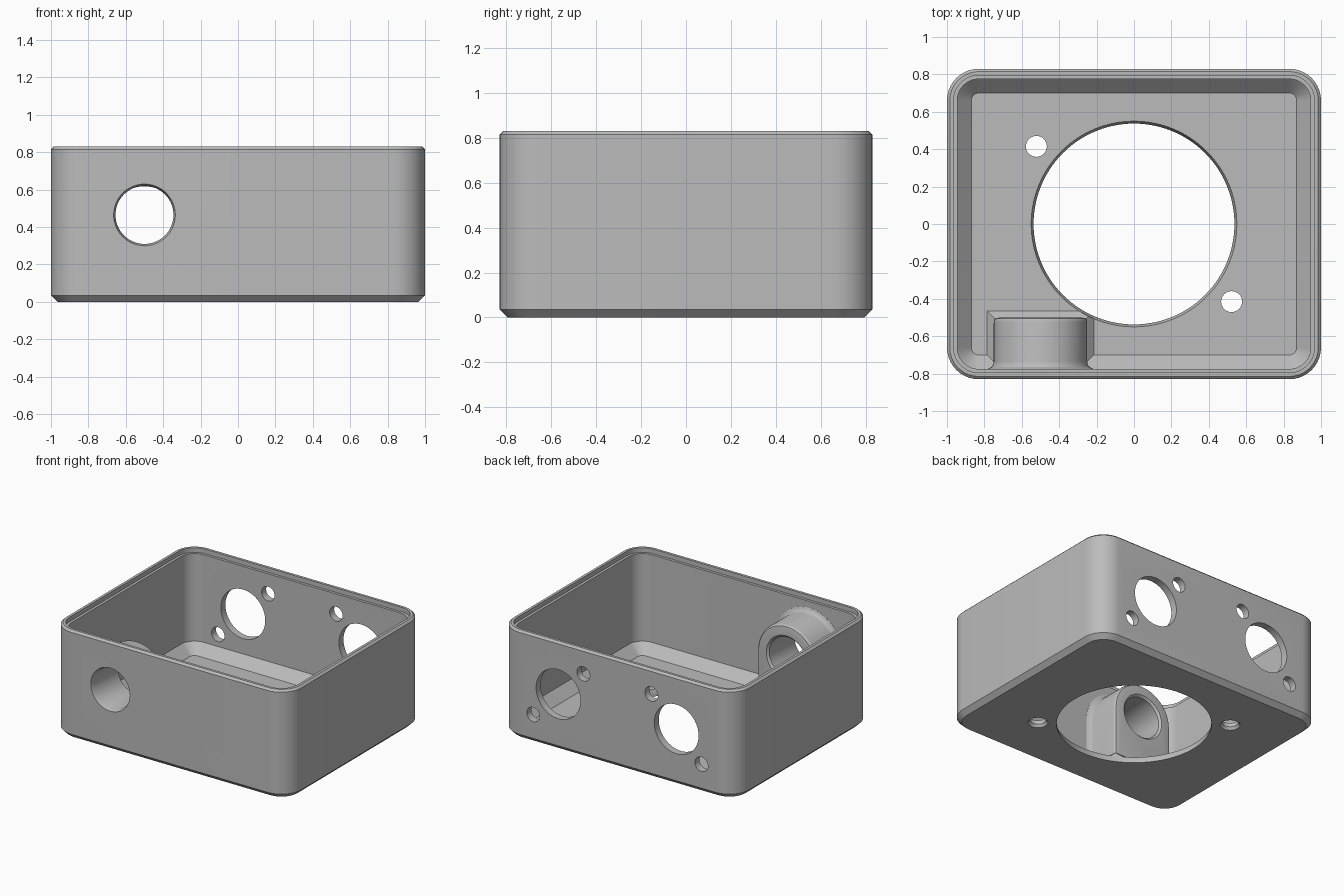
import bpy, bmesh, math
from mathutils import Vector

cube = bpy.data.objects.get("Cube")
if cube:
    bpy.data.objects.remove(cube, do_unlink=True)

HALF_X, HALF_Y, HEIGHT, CORNER = 1.0, 0.83, 0.83, 0.17
FLOOR, WALL = 0.05, 0.055

grey = bpy.data.materials.new("plain grey")
grey.use_nodes = True
grey.diffuse_color = (0.5, 0.5, 0.5, 1)
grey.node_tree.nodes["Principled BSDF"].inputs["Base Color"].default_value = (0.5, 0.5, 0.5, 1)


def loft(name, rings):
    """Closed solid skinned through rings of equal point count."""
    bm = bmesh.new()
    loops = [[bm.verts.new(p) for p in ring] for ring in rings]
    n = len(loops[0])
    for a, b in zip(loops, loops[1:]):
        for i in range(n):
            j = (i + 1) % n
            bm.faces.new((a[i], a[j], b[j], b[i]))
    bm.faces.new(loops[0][::-1])
    bm.faces.new(loops[-1])
    bmesh.ops.recalc_face_normals(bm, faces=bm.faces)
    mesh = bpy.data.meshes.new(name)
    bm.to_mesh(mesh)
    bm.free()
    mesh.materials.append(grey)
    obj = bpy.data.objects.new(name, mesh)
    bpy.context.collection.objects.link(obj)
    return obj


def rounded_rect(inset, z, steps=10):
    """Rounded rectangle set in from the outer wall."""
    r = CORNER - inset
    points = []
    for quarter, (sx, sy) in enumerate([(1, 1), (-1, 1), (-1, -1), (1, -1)]):
        for i in range(steps + 1):
            a = (quarter + i / steps) * math.pi / 2
            points.append(Vector((sx * (HALF_X - CORNER) + r * math.cos(a),
                                  sy * (HALF_Y - CORNER) + r * math.sin(a), z)))
    return points


def turned(name, centre, axis, profile, sides=64):
    """Round solid along an axis; profile holds (radius, position on axis)."""
    rings = []
    for r, h in profile:
        ring = []
        for i in range(sides):
            a = 2 * math.pi * i / sides
            u, v = centre[0] + r * math.cos(a), centre[1] + r * math.sin(a)
            ring.append((u, v, h) if axis == "z" else (u, h, v))
        rings.append(ring)
    return loft(name, rings)


def arch(r, y, x=-0.5, z=0.465, base=0.02, steps=32):
    """Upright arch outline: half circle on straight legs."""
    top = [(x + r * math.cos(math.pi * i / steps), y,
            z + r * math.sin(math.pi * i / steps)) for i in range(steps + 1)]
    return [(x + r, y, base)] + top + [(x - r, y, base)]


def combine(target, other, operation):
    mod = target.modifiers.new(operation, "BOOLEAN")
    mod.operation, mod.object, mod.solver = operation, other, "EXACT"
    bpy.context.view_layer.objects.active = target
    bpy.ops.object.modifier_apply(modifier=mod.name)
    bpy.data.objects.remove(other, do_unlink=True)


# Open box: chamfered foot, outer wall, stepped rim, inner wall, sloped floor edge
box = loft("enclosure_box", [rounded_rect(inset, z) for inset, z in [
    (0.035, 0), (0, 0.035), (0, HEIGHT - 0.015), (0.015, HEIGHT),
    (0.035, HEIGHT), (0.035, HEIGHT - 0.035), (WALL, HEIGHT - 0.035),
    (WALL, FLOOR + 0.075), (WALL + 0.075, FLOOR)]])

# Cable boss inside the front wall, with rounded edge and wall fillet
boss = loft("cable_boss", [arch(r, y) for r, y in [
    (0.28, -0.80), (0.28, -0.774), (0.262, -0.765), (0.253, -0.752), (0.25, -0.735),
    (0.25, -0.53), (0.247, -0.515), (0.238, -0.504), (0.22, -0.5)]])
combine(box, boss, "UNION")

# Sloped footing around the boss
foot = loft("boss_footing", [
    [(-0.5 - w, -0.8, z), (-0.5 + w, -0.8, z), (-0.5 + w, y, z), (-0.5 - w, y, z)]
    for w, y, z in [(0.285, -0.465, 0.03), (0.285, -0.465, FLOOR), (0.245, -0.505, 0.09)]])
combine(box, foot, "UNION")

# Round floor opening and its two countersunk screw holes
cutters = [turned("floor_opening", (0, 0), "z",
                  [(0.537, -0.05), (0.537, 0.02), (0.55, FLOOR), (0.55, 0.15)], 96)]
for side in (-1, 1):
    cutters.append(turned("floor_screw_hole", (side * 0.522, side * -0.415), "z",
                          [(0.07, -0.05), (0.07, 0), (0.056, 0.02), (0.056, 0.2)], 32))

# Cable hole through the front wall and boss
cutters.append(turned("cable_hole", (-0.5, 0.465), "y",
                      [(0.165, -0.9), (0.165, -HALF_Y), (0.155, -0.8),
                       (0.155, -0.515), (0.17, -0.5), (0.17, -0.4)]))

# Two round connectors in the back wall, each with a diagonal pair of screw holes
for side in (-1, 1):
    through = lambda r: [(r, 0.7), (r, 0.9)]
    cutters.append(turned("connector_hole", (side * 0.5, 0.43), "y", through(0.188)))
    for d in (-0.212, 0.212):
        cutters.append(turned("connector_screw_hole", (side * (0.5 - d), 0.43 + d),
                              "y", through(0.055), 32))

for cutter in cutters:
    combine(box, cutter, "DIFFERENCE")

# Smooth the curved walls and keep the edges crisp
bpy.ops.object.select_all(action="DESELECT")
box.select_set(True)
bpy.context.view_layer.objects.active = box
bpy.ops.object.shade_smooth_by_angle(angle=math.radians(25))
